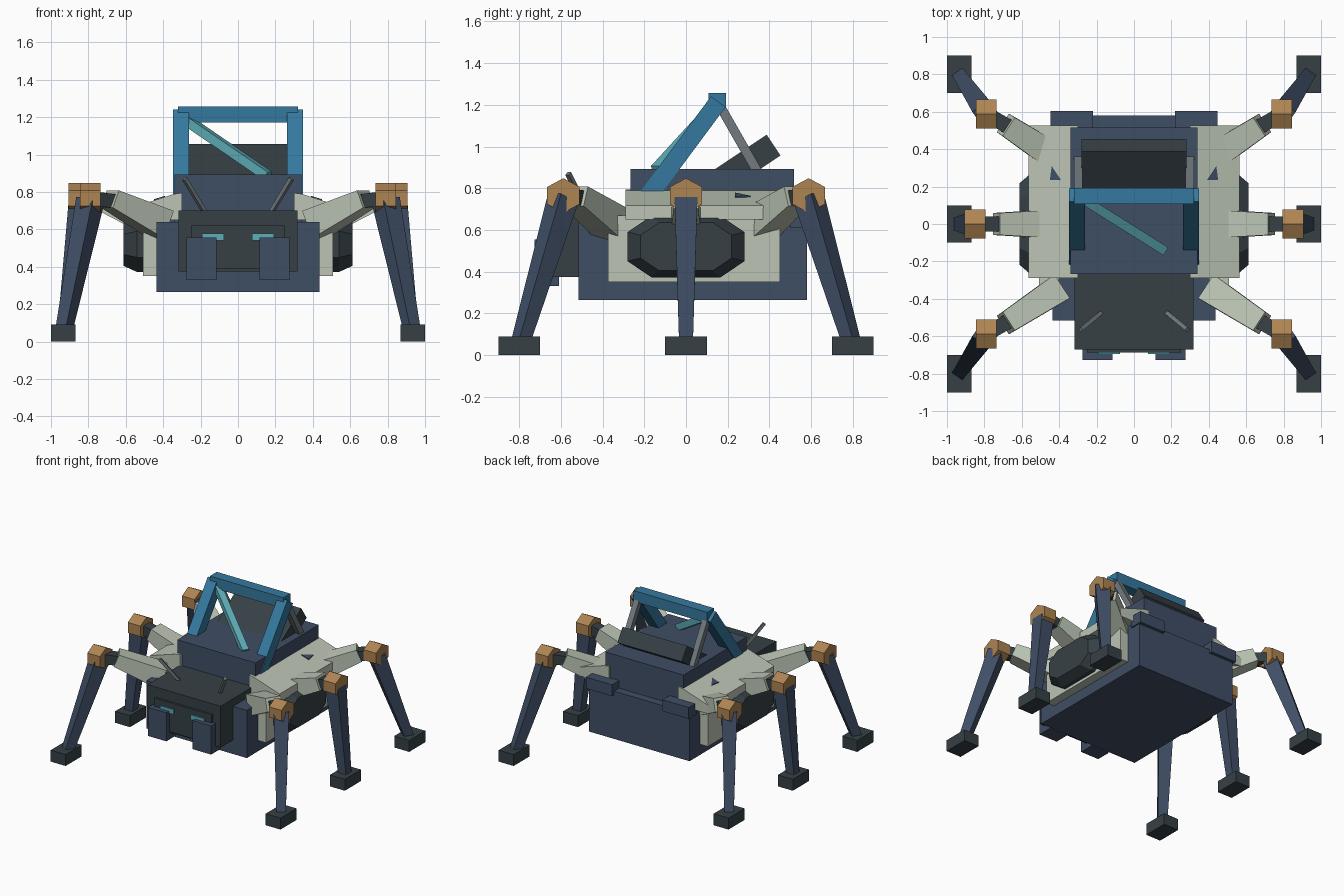
import bpy
import bmesh
import math
from mathutils import Matrix, Vector

cube = bpy.data.objects.get("Cube")
if cube:
    bpy.data.objects.remove(cube)


def material(name, code):
    """Make a flat material from an sRGB hex code."""
    rgb = [int(code[i:i + 2], 16) / 255 for i in (0, 2, 4)]
    col = [((c + 0.055) / 1.055) ** 2.4 for c in rgb] + [1]
    m = bpy.data.materials.new(name)
    m.use_nodes = True
    m.diffuse_color = col
    m.node_tree.nodes["Principled BSDF"].inputs["Base Color"].default_value = col
    return m


navy = material("navy armour", "3F4E65")
dark = material("dark metal", "364045")
pale = material("pale armour", "BCC5B5")
blue = material("blue frame", "35799F")
cyan = material("cyan glow", "5EADB8")
copper = material("copper joint", "AE8452")
grey = material("grey metal", "727A7E")


def finish(name, bm, mat):
    bmesh.ops.recalc_face_normals(bm, faces=bm.faces)
    mesh = bpy.data.meshes.new(name)
    bm.to_mesh(mesh)
    bm.free()
    mesh.materials.append(mat)
    ob = bpy.data.objects.new(name, mesh)
    bpy.context.collection.objects.link(ob)
    return ob


def box(name, mat, xs, ys, zs):
    """Box from its lower and upper limits on each axis."""
    bm = bmesh.new()
    bmesh.ops.create_cube(bm, size=1)
    for v in bm.verts:
        v.co = [r[0] if c < 0 else r[1] for c, r in zip(v.co, (xs, ys, zs))]
    return finish(name, bm, mat)


def beam(name, mat, a, b, start, end=None):
    """Tapered square bar from a to b; start and end are (width, height)."""
    a, b = Vector(a), Vector(b)
    d = (b - a).normalized()
    side = d.cross(Vector((0, 0, 1))).normalized()
    up = side.cross(d)
    bm = bmesh.new()
    bmesh.ops.create_cube(bm, size=1)
    for v in bm.verts:
        p, size = (a, start) if v.co.z < 0 else (b, end or start)
        v.co = p + side * v.co.x * size[0] + up * v.co.y * size[1]
    return finish(name, bm, mat)


def prism(name, mat, outline, axis_map):
    """Extrude a flat outline between two places given by axis_map."""
    bm = bmesh.new()
    rings = [[bm.verts.new(axis_map(p, end)) for p in outline] for end in (0, 1)]
    bm.faces.new(rings[0])
    bm.faces.new(rings[1])
    for i in range(len(outline)):
        j = (i + 1) % len(outline)
        bm.faces.new((rings[0][i], rings[0][j], rings[1][j], rings[1][i]))
    return finish(name, bm, mat)


def span(s, lo, hi):
    """Range on the chosen side of the centre."""
    return sorted((s * lo, s * hi))


# Body
box("hull", navy, (-0.437, 0.437), (-0.515, 0.58), (0.265, 0.64))
box("cabin", navy, (-0.34, 0.34), (-0.267, 0.517), (0.5, 0.893))

# Head with face panel and antennas
box("head", dark, (-0.318, 0.318), (-0.67, -0.24), (0.375, 0.70))
box("face_panel", dark, (-0.25, 0.25), (-0.687, -0.66), (0.39, 0.62))

# Roll frame and rear deck
box("frame_top_bar", blue, (-0.32, 0.32), (0.107, 0.193), (1.172, 1.257))
beam("frame_brace", cyan, (-0.27, 0.13, 1.18), (0.16, -0.14, 0.885), (0.05, 0.05))
beam("rear_tilted_unit", dark, (0, 0.14, 0.82), (0, 0.42, 1.007), (0.56, 0.12))

for s, tag in ((1, "left"), (-1, "right")):
    # Side armour
    box("side_panel_" + tag, pale, span(s, 0.40, 0.507), (-0.375, 0.452), (0.35, 0.67))
    slope = [(0.30, 0.795), (0.345, 0.788), (0.565, 0.717), (0.565, 0.65), (0.30, 0.65)]
    prism("shoulder_plate_" + tag, pale, slope,
          lambda p, e: (s * p[0], (-0.29, 0.527)[e], p[1]))
    fin = [(0.45, 0.235), (0.39, 0.235), (0.44, 0.31)]
    prism("deck_marking_" + tag, navy, fin,
          lambda p, e: (s * p[0], p[1], 0.788 - 0.32 * (p[0] - 0.345) + 0.006 * e))
    box("rear_block_" + tag, navy, span(s, 0.22, 0.447), (0.50, 0.605), (0.61, 0.70))

    # Octagonal side pod
    octagon = [(-0.28, 0.07), (-0.165, 0.148), (0.165, 0.148), (0.28, 0.07),
               (0.28, -0.07), (0.165, -0.148), (-0.165, -0.148), (-0.28, -0.07)]
    prism("side_pod_" + tag, dark, octagon,
          lambda p, e: (s * (0.50, 0.54)[e], p[0], 0.52 + p[1]))
    prism("side_pod_cap_" + tag, dark, octagon,
          lambda p, e: (s * (0.54, 0.612)[e], p[0] * (1, 0.78)[e],
                        0.52 + p[1] * (1, 0.78)[e]))

    # Face parts
    box("cheek_" + tag, navy, span(s, 0.115, 0.275), (-0.727, -0.61), (0.33, 0.555))
    box("eye_" + tag, cyan, span(s, 0.075, 0.193), (-0.696, -0.68), (0.54, 0.577))
    beam("antenna_" + tag, grey, (s * 0.17, -0.47, 0.68), (s * 0.285, -0.565, 0.87),
         (0.022, 0.022))

    # Roll frame sides
    beam("frame_post_" + tag, blue, (s * 0.304, -0.22, 0.71), (s * 0.304, 0.155, 1.215),
         (0.085, 0.087))
    beam("frame_strut_" + tag, grey, (s * 0.297, 0.36, 0.85), (s * 0.297, 0.16, 1.2),
         (0.045, 0.045))

    # Legs
    for row, f in (("front", -1), ("middle", 0), ("rear", 1)):
        label = "_" + row + "_" + tag
        knee_x = 0.79 if f else 0.85
        knee = Vector((s * knee_x, f * 0.588, 0.765))
        if f:
            hip = Vector((s * 0.41, f * 0.35, 0.625))
            tip = Vector((s * 0.685, f * 0.53, 0.762))
        else:
            hip = Vector((s * 0.46, 0, 0.64))
            tip = Vector((s * 0.735, 0, 0.75))
        beam("upper_leg" + label, pale, hip, tip, (0.15, 0.16), (0.118, 0.10))
        beam("knee_link" + label, dark, tip.lerp(hip, 0.1), knee, (0.08, 0.075))
        hexagon = [(0.083 * math.sin(i * math.pi / 3), 0.083 * math.cos(i * math.pi / 3))
                   for i in range(6)]
        prism("knee" + label, copper, hexagon,
              lambda p, e: (knee.x + (e - 0.5) * 0.11, knee.y + p[0] * 1.08, knee.z + p[1]))
        foot = Vector((s * 0.935, f * 0.8, 0.04))
        beam("lower_leg" + label, navy, knee - Vector((0, 0, 0.01)), foot,
             (0.11, 0.11), (0.065, 0.065))
        box("foot" + label, dark, (foot.x - 0.065, foot.x + 0.065),
            (foot.y - 0.1, foot.y + 0.1), (0, 0.09))
